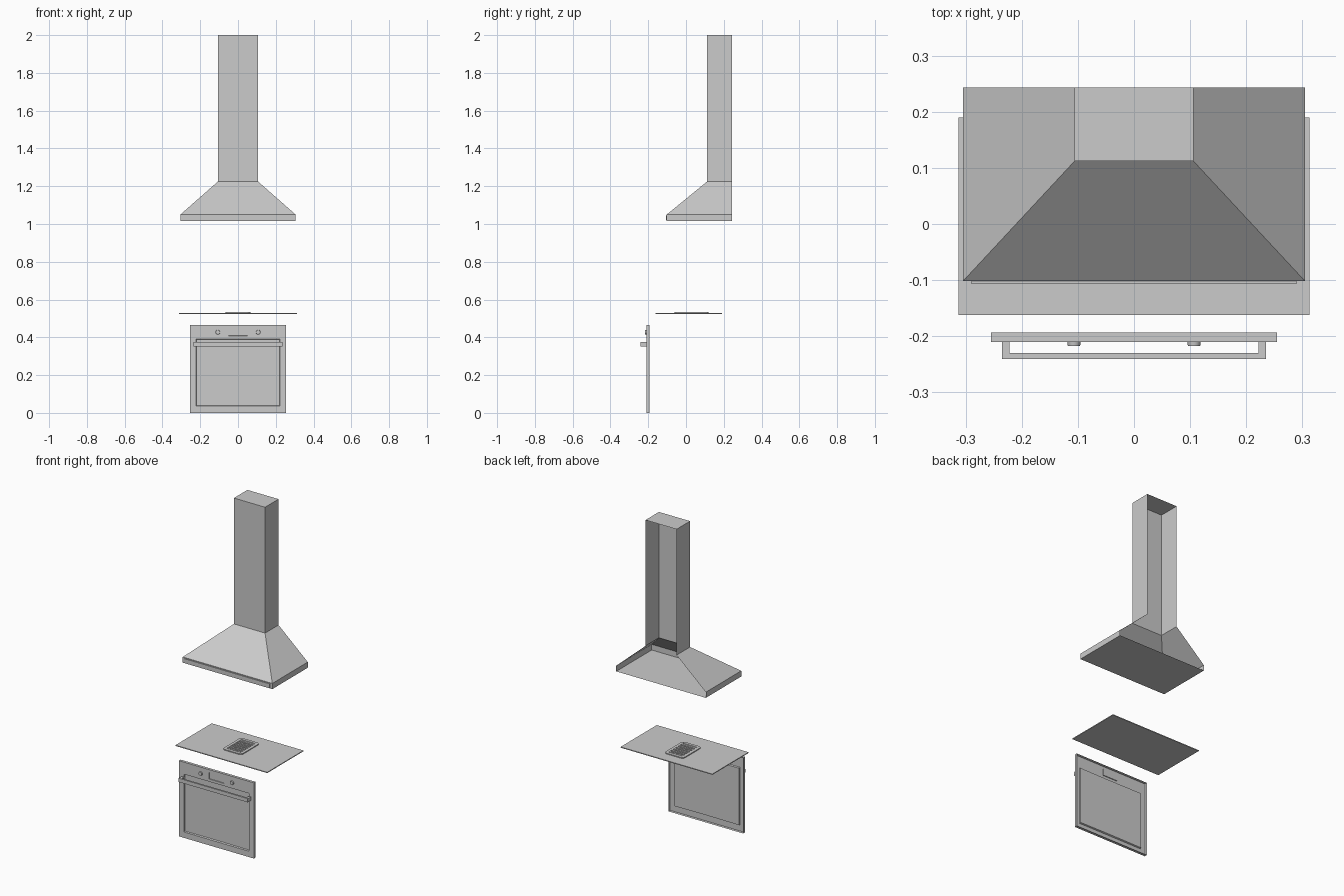
import bpy, bmesh, math
from mathutils import Matrix, Vector

if "Cube" in bpy.data.objects:
    bpy.data.objects.remove(bpy.data.objects["Cube"])


def finish(bm, name):
    me = bpy.data.meshes.new(name)
    bm.to_mesh(me)
    bm.free()
    ob = bpy.data.objects.new(name, me)
    bpy.context.collection.objects.link(ob)
    return ob


def box(name, x0, x1, y0, y1, z0, z1):
    bm = bmesh.new()
    m = Matrix.Translation(((x0 + x1) / 2, (y0 + y1) / 2, (z0 + z1) / 2))
    bmesh.ops.create_cube(bm, size=1, matrix=m @ Matrix.Diagonal((x1 - x0, y1 - y0, z1 - z0, 1)))
    return finish(bm, name)


def pan(name, us, vs, depth, recesses, matrix):
    """Open-backed sheet with a folded rim; chosen grid cells are sunk in."""
    bm = bmesh.new()
    g = [[bm.verts.new((u, v, 0)) for v in vs] for u in us]
    cells = {}
    for i in range(len(us) - 1):
        for j in range(len(vs) - 1):
            cells[i, j] = bm.faces.new((g[i][j], g[i + 1][j], g[i + 1][j + 1], g[i][j + 1]))
    rim = [e for e in bm.edges if e.is_boundary]
    ext = bmesh.ops.extrude_edge_only(bm, edges=rim)["geom"]
    bmesh.ops.translate(bm, vec=(0, 0, -depth), verts=[v for v in ext if isinstance(v, bmesh.types.BMVert)])
    bm.normal_update()
    for (i0, i1, j0, j1), rim_w, sink in recesses:
        region = [cells[i, j] for i in range(i0, i1) for j in range(j0, j1)]
        bmesh.ops.inset_region(bm, faces=region, thickness=rim_w, depth=-sink)
    flat = [e for e in bm.edges if len(e.link_faces) == 2 and e.calc_face_angle() < 0.01]
    bmesh.ops.dissolve_edges(bm, edges=flat, use_verts=False)
    bmesh.ops.triangulate(bm, faces=[f for f in bm.faces if len(f.verts) > 4])
    bm.transform(matrix)
    return finish(bm, name)


# Extractor hood: open-backed loft of U-shaped sections, capped top and bottom
bm = bmesh.new()
back = 0.243
rings = []
for hx, front, z in [(0.305, -0.102, 1.015), (0.305, -0.102, 1.05),
                     (0.106, 0.112, 1.225), (0.106, 0.112, 2.0)]:
    rings.append([bm.verts.new(p) for p in
                  ((-hx, back, z), (-hx, front, z), (hx, front, z), (hx, back, z))])
for a, b in zip(rings, rings[1:]):
    for k in range(3):
        bm.faces.new((a[k], a[k + 1], b[k + 1], b[k]))
bm.faces.new(rings[0][::-1])
bm.faces.new(rings[-1])
finish(bm, "extractor_hood")
box("hood_front_strip", -0.29, 0.29, -0.107, -0.102, 1.02, 1.045)

# Cooktop plate
box("cooktop", -0.3125, 0.3125, -0.162, 0.19, 0.523, 0.528)

# Cooktop vent: low rounded frame with a sunk middle and cross bars
bm = bmesh.new()
bmesh.ops.create_cube(bm, size=1, matrix=Matrix.Translation((0, 0.03, 0.53))
                      @ Matrix.Diagonal((0.13, 0.18, 0.007, 1)))
upright = [e for e in bm.edges if abs(e.verts[0].co.z - e.verts[1].co.z) > 0.001]
bmesh.ops.bevel(bm, geom=upright, offset=0.018, segments=3, profile=0.5, affect='EDGES')
bm.normal_update()
top = [f for f in bm.faces if f.normal.z > 0.9]
bmesh.ops.inset_region(bm, faces=top, thickness=0.006, depth=0)
bmesh.ops.inset_region(bm, faces=top, thickness=0.012, depth=0)
bmesh.ops.inset_region(bm, faces=top, thickness=0.001, depth=-0.005)
finish(bm, "vent_frame")
for k in range(6):
    y = 0.03 + (k - 2.5) * 0.024
    box(f"vent_bar_{k + 1}", -0.047, 0.047, y - 0.006, y + 0.006, 0.528, 0.5325)

# Oven door: sheet with window and display recesses, stood upright
stand = Matrix.Translation((0, -0.21, 0)) @ Matrix.Rotation(math.pi / 2, 4, 'X')
pan("oven_door", [-0.255, -0.222, -0.05, 0.05, 0.222, 0.255],
    [0, 0.036, 0.392, 0.408, 0.448, 0.466], 0.017,
    [((1, 4, 1, 2), 0.004, 0.008), ((2, 3, 3, 4), 0.001, 0.004)], stand)

# Oven handle bar with end posts
box("handle_bar", -0.235, 0.235, -0.241, -0.23, 0.352, 0.375)
for side, s in (("left", -1), ("right", 1)):
    x0, x1 = sorted((s * 0.222, s * 0.235))
    box(f"handle_post_{side}", x0, x1, -0.23, -0.21, 0.352, 0.375)
    # Control knob
    bm = bmesh.new()
    bmesh.ops.create_cone(bm, cap_ends=True, segments=24, radius1=0.012, radius2=0.011, depth=0.007,
                          matrix=Matrix.Translation((s * 0.107, -0.2135, 0.427))
                          @ Matrix.Rotation(math.pi / 2, 4, 'X'))
    ob = finish(bm, f"knob_{side}")
    bpy.context.view_layer.objects.active = ob
    ob.select_set(True)
    bpy.ops.object.shade_smooth_by_angle()
    ob.select_set(False)
